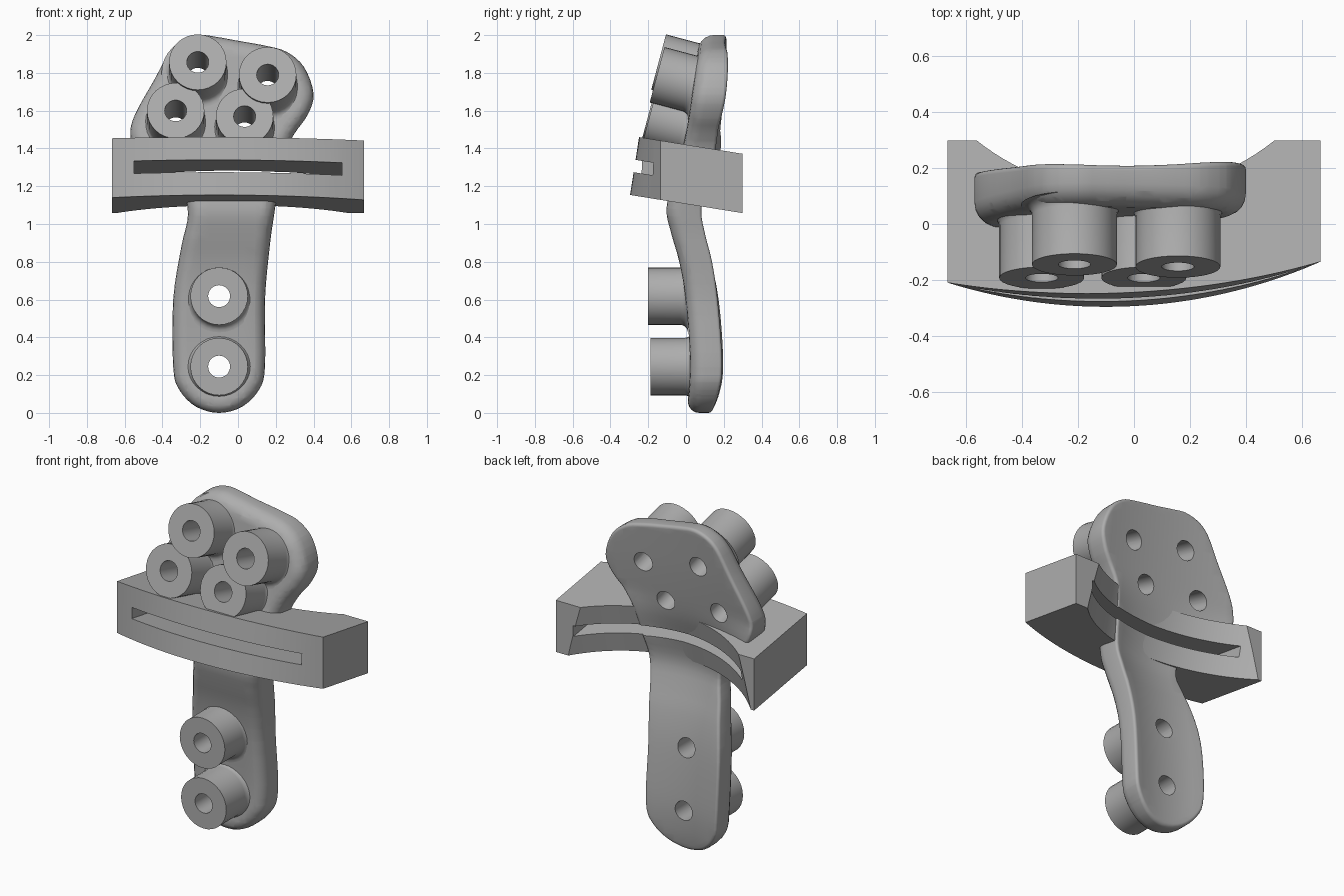
import bpy, bmesh
from math import sin, cos, pi, sqrt
from mathutils import Vector, Matrix

cube = bpy.data.objects.get("Cube")
if cube:
    bpy.data.objects.remove(cube, do_unlink=True)

grey = bpy.data.materials.new("satin_grey")
grey.use_nodes = True
COLOUR = (0.42, 0.42, 0.42, 1)
grey.diffuse_color = COLOUR
grey.node_tree.nodes["Principled BSDF"].inputs["Base Color"].default_value = COLOUR


def skin(bm, rings, loop=False):
    """Join closed rings of points with quads; cap the ends unless looped."""
    rows = [[bm.verts.new(p) for p in ring] for ring in rings]
    pairs = list(zip(rows, rows[1:])) + ([(rows[-1], rows[0])] if loop else [])
    for a, b in pairs:
        for i in range(len(a)):
            j = (i + 1) % len(a)
            bm.faces.new((a[i], a[j], b[j], b[i]))
    if not loop:
        bm.faces.new(rows[0])
        bm.faces.new(rows[-1])


def finish(name, bm):
    bmesh.ops.recalc_face_normals(bm, faces=bm.faces)
    mesh = bpy.data.meshes.new(name)
    bm.to_mesh(mesh)
    bm.free()
    mesh.materials.append(grey)
    ob = bpy.data.objects.new(name, mesh)
    bpy.context.collection.objects.link(ob)
    return ob


def select(ob):
    bpy.ops.object.select_all(action='DESELECT')
    ob.select_set(True)
    bpy.context.view_layer.objects.active = ob


def cut(ob, cutter):
    select(ob)
    mod = ob.modifiers.new("cut", 'BOOLEAN')
    mod.operation, mod.solver, mod.object = 'DIFFERENCE', 'EXACT', cutter
    bpy.ops.object.modifier_apply(modifier=mod.name)


def smooth(ob, angle=0.6):
    select(ob)
    bpy.ops.object.shade_smooth_by_angle(angle=angle)


def slice_up(bm, normal, start, step, count):
    """Cut parallel edge lines across a mesh so that it can bend."""
    for k in range(count):
        bmesh.ops.bisect_plane(bm, geom=bm.verts[:] + bm.edges[:] + bm.faces[:],
                               plane_co=normal * (start + k * step), plane_no=normal)


def spline(pts, steps, closed):
    """Catmull-Rom curve through 2D points."""
    n, out = len(pts), []
    pick = (lambda i: pts[i % n]) if closed else (lambda i: pts[max(0, min(n - 1, i))])
    for i in range(n if closed else n - 1):
        a, b, c, d = (Vector(pick(i + k)) for k in (-1, 0, 1, 2))
        for s in range(steps):
            t = s / steps
            out.append(b + (c - a) * t / 2 + (a - 2.5 * b + 2 * c - d / 2) * t ** 2
                       + (3 * (b - c) + d - a) * t ** 3 / 2)
    return out if closed else out + [Vector(pts[-1])]


def disc(radius, y, segs=32):
    return [(radius * cos(2 * pi * i / segs), y, radius * sin(2 * pi * i / segs))
            for i in range(segs)]


# Plate: outline in x and z, soft front rim, hollow back, bent along a spine in z and y
foot = [(-0.1 + 0.243 * cos(a * pi / 6), 0.243 + 0.243 * sin(a * pi / 6)) for a in range(-6, 1)]
sides = [(0.143, 0.6), (0.168, 0.88), (0.19, 1.04), (0.215, 1.2), (0.25, 1.38), (0.3, 1.48),
         (0.37, 1.58), (0.4, 1.69), (0.35, 1.83), (0.26, 1.91), (0.15, 1.943), (0.0, 1.97),
         (-0.11, 1.99), (-0.2, 2.0), (-0.29, 1.975), (-0.36, 1.915), (-0.44, 1.77),
         (-0.545, 1.58), (-0.57, 1.47), (-0.53, 1.37), (-0.42, 1.28), (-0.3, 1.18),
         (-0.265, 1.05), (-0.3, 0.88), (-0.343, 0.6)]
outline = spline(foot + sides, 4, True)
spine = spline([(0, 0.085), (0.1, 0.102), (0.25, 0.11), (0.45, 0.1), (0.65, 0.08), (0.81, 0.05),
                (0.95, 0.01), (1.08, -0.015), (1.25, 0.022), (1.42, 0.075), (1.68, 0.12),
                (2.0, 0.16)], 8, False)
HALF, FRONT_RIM, BACK_RIM, DISH = 0.088, 0.075, 0.02, 0.035


def spine_y(z):
    for p, q in zip(spine, spine[1:]):
        if z <= q.x:
            return p.y + (q.y - p.y) * (z - p.x) / (q.x - p.x)
    return spine[-1].y


def inset(d):
    out = []
    for i, p in enumerate(outline):
        t = (outline[(i + 1) % len(outline)] - outline[i - 1]).normalized()
        out.append(p + Vector((-t.y, t.x)) * d)
    return out


def rim(radius):
    """Inset and depth of a quarter round, from the flat face to the side wall."""
    return [(radius * (1 - sin(k * pi / 10)), HALF - radius * (1 - cos(k * pi / 10)))
            for k in range(6)]


bm = bmesh.new()
section = [(d, -y) for d, y in rim(FRONT_RIM)] + rim(BACK_RIM)[::-1]
skin(bm, [[(p.x, y, p.y) for p in inset(d)] for d, y in section])
slice_up(bm, Vector((0, 0, 1)), 0.04, 0.04, 49)
slice_up(bm, Vector((1, 0, 0)), -0.51, 0.06, 15)
for v in bm.verts:
    x, y, z = v.co
    if y > 0:
        blend = max(0, min(1, (z - 1.2) / 0.3))
        v.co.y += (0.6 - 0.43 * blend) * (x + 0.09) ** 2 - DISH
    v.co.y += spine_y(z)
plate = finish("bent_plate", bm)

# Curved guide block: bowed front, hollow back flush with the plate, ends trimmed flat
LEAN = Matrix.Translation((0, 0, 1.263)) @ Matrix.Rotation(-0.16, 4, 'X')
bm = bmesh.new()
rings, WIDE, TALL = [], 0.667, 0.155
for i in range(41):
    x = WIDE * (i / 20 - 1)
    front = 1.605 - sqrt(1.88 ** 2 - (x + 0.1) ** 2)
    upright = 0.05 * (x / WIDE) ** 2
    back = 0.93 - sqrt(0.85 ** 2 - (x + 0.03) ** 2)
    rings.append([LEAN @ Vector(p) for p in ((x, front, -TALL), (x, front - upright, TALL),
                                             (x, back + 0.01, TALL), (x, back - 0.015, -TALL))])
skin(bm, rings)
bmesh.ops.bisect_plane(bm, geom=bm.verts[:] + bm.edges[:] + bm.faces[:],
                       plane_co=(0, 0.298, 0), plane_no=(0, 1, 0), clear_outer=True)
bmesh.ops.holes_fill(bm, edges=[e for e in bm.edges if e.is_boundary])
block = finish("curved_guide_block", bm)

# Slot through the block and the plate behind it
bm = bmesh.new()
bmesh.ops.create_cube(bm, size=1, matrix=LEAN @ Matrix.Diagonal((1.1, 1.6, 0.066, 1)))
slot = finish("slot_cutter", bm)

# Tubular bosses: name, centre of front face, backward tilt, length
R, BORE, FLARE = 0.152, 0.058, 0.04
bosses = [("lower_boss", (-0.1, -0.187, 0.245), 0, 0.22),
          ("stem_boss", (-0.1, -0.2, 0.618), 0, 0.21),
          ("upper_right_boss", (-0.213, -0.145, 1.857), 0.26, 0.22),
          ("upper_left_boss", (0.157, -0.153, 1.79), 0.26, 0.22),
          ("inner_right_boss", (-0.33, -0.193, 1.6), 0.26, 0.23),
          ("inner_left_boss", (0.035, -0.193, 1.57), 0.26, 0.225)]
drills = bmesh.new()
for name, centre, tilt, length in bosses:
    place = Matrix.Translation(centre) @ Matrix.Rotation(-tilt, 4, 'X')
    flare = [(R + FLARE * (1 - cos(k * pi / 10)), length - FLARE * (1 - sin(k * pi / 10)))
             for k in range(6)]
    profile = [(BORE, 0), (R, 0)] + flare + [(BORE, length)]
    bm = bmesh.new()
    skin(bm, [[place @ Vector(p) for p in disc(r, y)] for r, y in profile], loop=True)
    smooth(finish(name, bm))
    skin(drills, [[place @ Vector(p) for p in disc(BORE, y)] for y in (-0.1, 0.6)])
drill = finish("drill_cutter", drills)

# Cut the openings, then drop the cutters
cut(plate, drill)
cut(plate, slot)
cut(block, slot)
for helper in (drill, slot):
    bpy.data.objects.remove(helper, do_unlink=True)
smooth(plate)
smooth(block)
